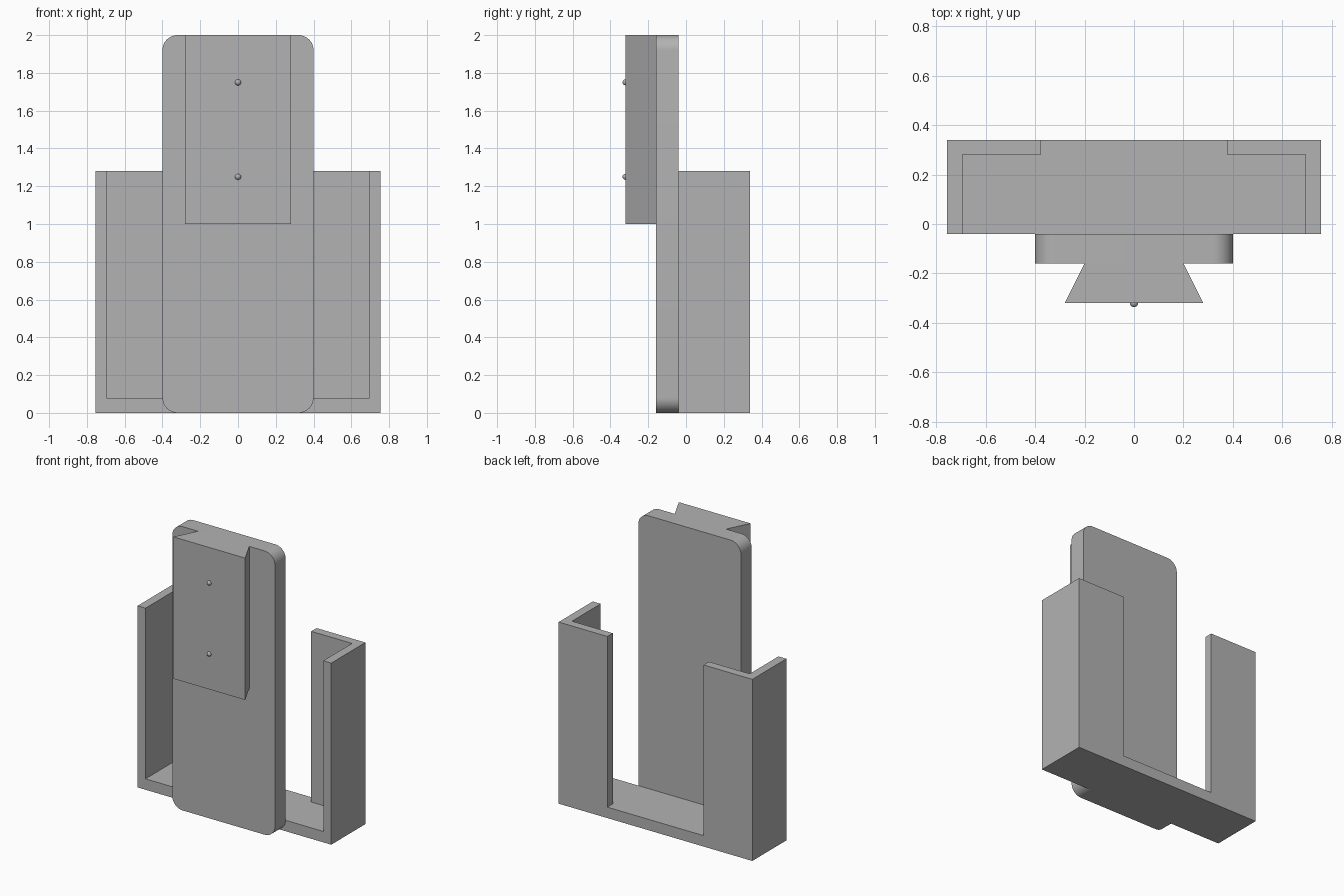
import bpy, bmesh, math
from mathutils import Matrix, Vector

if "Cube" in bpy.data.objects:
    bpy.data.objects.remove(bpy.data.objects["Cube"])

grey = bpy.data.materials.new("grey plastic")
grey.diffuse_color = (0.45, 0.45, 0.45, 1)
grey.use_nodes = True
grey.node_tree.nodes["Principled BSDF"].inputs["Base Color"].default_value = grey.diffuse_color


def add_object(name, bm, smooth=False):
    bmesh.ops.recalc_face_normals(bm, faces=bm.faces)
    mesh = bpy.data.meshes.new(name)
    bm.to_mesh(mesh)
    bm.free()
    mesh.materials.append(grey)
    obj = bpy.data.objects.new(name, mesh)
    bpy.context.collection.objects.link(obj)
    if smooth:
        bpy.ops.object.select_all(action='DESELECT')
        obj.select_set(True)
        bpy.context.view_layer.objects.active = obj
        bpy.ops.object.shade_smooth_by_angle(angle=math.radians(30))
    return obj


def prism(bm, points, direction):
    """Extrude a closed 3D outline along a direction."""
    face = bm.faces.new([bm.verts.new(p) for p in points])
    out = bmesh.ops.extrude_face_region(bm, geom=[face], use_keep_orig=True)
    verts = [v for v in out["geom"] if isinstance(v, bmesh.types.BMVert)]
    bmesh.ops.translate(bm, verts=verts, vec=Vector(direction))


# Back plate with rounded corners
R = 0.08
outline = []
for cx, cz, start in ((0.32, 1.92, 0), (-0.32, 1.92, 90), (-0.32, R, 180), (0.32, R, 270)):
    for i in range(13):
        a = math.radians(start + 90 * i / 12)
        outline.append((cx + R * math.cos(a), -0.16, cz + R * math.sin(a)))
bm = bmesh.new()
prism(bm, outline, (0, 0.12, 0))
add_object("back_plate", bm, smooth=True)

# Dovetail rail on the front of the plate
bm = bmesh.new()
prism(bm, [(-0.2, -0.16, 1), (-0.28, -0.32, 1), (0.28, -0.32, 1), (0.2, -0.16, 1)], (0, 0, 1))
add_object("dovetail_rail", bm)

# Small locating bumps on the rail
for name, z in (("lower_bump", 1.25), ("upper_bump", 1.75)):
    bm = bmesh.new()
    bmesh.ops.create_uvsphere(bm, u_segments=24, v_segments=12, radius=0.016,
                              matrix=Matrix.Translation((0, -0.32, z)))
    add_object(name, bm, smooth=True)

# Holder: U-shaped side walls with inward lips, standing on a floor
W, FRONT, BACK, FLOOR, TOP = 0.755, -0.04, 0.34, 0.077, 1.28
IN_W, IN_Y, LIP = 0.693, 0.28, 0.375
bm = bmesh.new()
prism(bm, [(-W, FRONT, 0), (W, FRONT, 0), (W, BACK, 0), (-W, BACK, 0)], (0, 0, FLOOR))
# Open the floor's top under each wall so the walls join without inner faces
for s in (-1, 1):
    prism(bm, [(s * x, y, FLOOR) for x, y in (
        (W, FRONT), (W, BACK), (LIP, BACK), (LIP, IN_Y), (IN_W, IN_Y), (IN_W, FRONT))],
        (0, 0, TOP - FLOOR))
# Replace the floor top and wall undersides by a single exposed floor panel
bmesh.ops.delete(bm, geom=[f for f in bm.faces
                           if all(abs(v.co.z - FLOOR) < 1e-5 for v in f.verts)],
                 context='FACES_ONLY')
bmesh.ops.remove_doubles(bm, verts=bm.verts, dist=1e-5)
panel = [(-IN_W, FRONT), (IN_W, FRONT), (IN_W, IN_Y), (LIP, IN_Y),
         (LIP, BACK), (-LIP, BACK), (-LIP, IN_Y), (-IN_W, IN_Y)]
bm.faces.new([bm.verts.new((x, y, FLOOR)) for x, y in panel])
bmesh.ops.remove_doubles(bm, verts=bm.verts, dist=1e-5)
# Merge coplanar wall and floor faces into clean panels
bmesh.ops.recalc_face_normals(bm, faces=bm.faces)
bmesh.ops.dissolve_limit(bm, angle_limit=0.01, verts=bm.verts, edges=bm.edges)
add_object("holder", bm)
